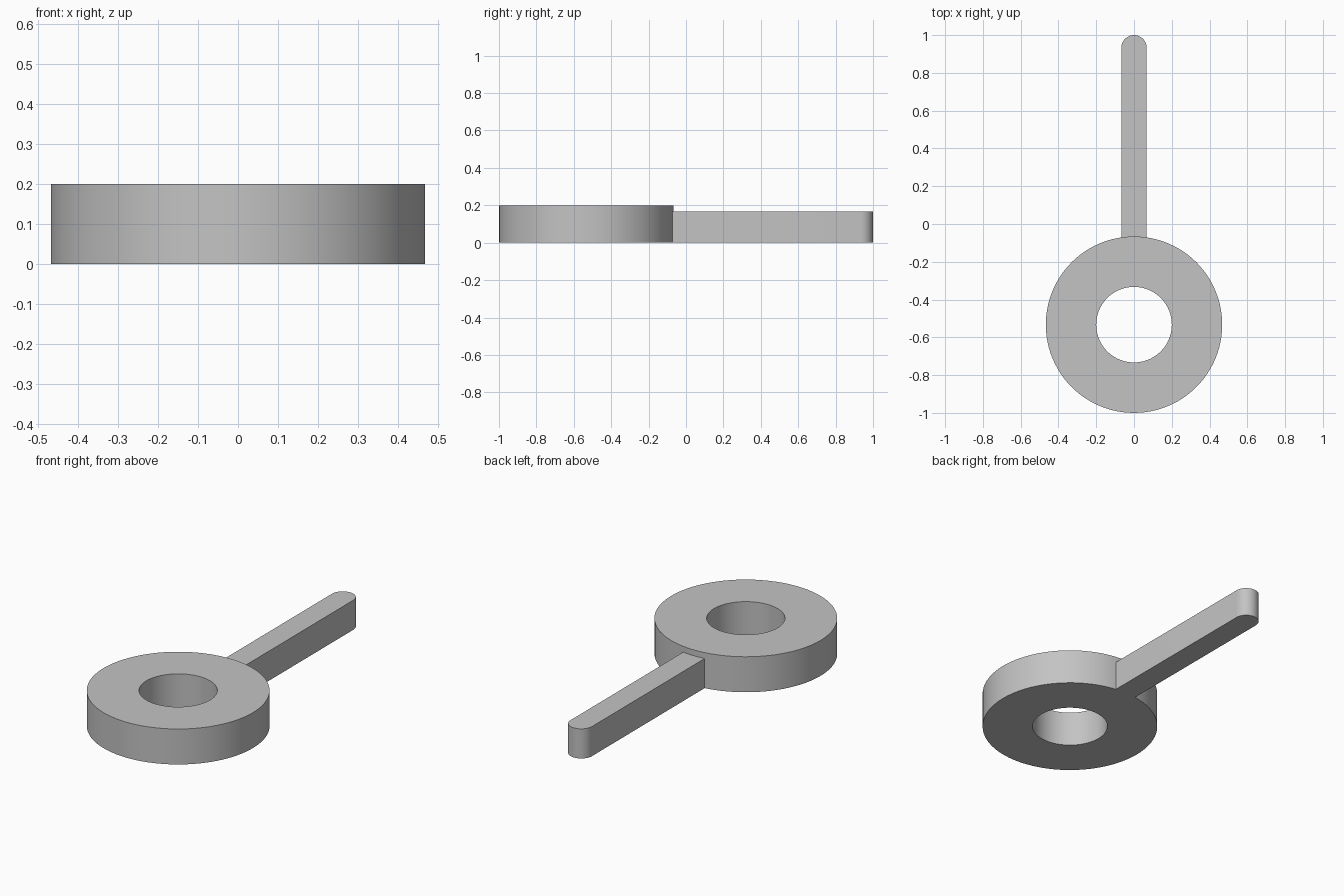
import bpy, bmesh
from math import sin, cos, pi, asin
from mathutils import Vector

cube = bpy.data.objects.get("Cube")
if cube:
    bpy.data.objects.remove(cube, do_unlink=True)

RING_Y, OUTER, INNER, RING_H = -0.533, 0.467, 0.2, 0.2
HALF_W, HANDLE_H, TIP_Y = 0.067, 0.167, 0.933
SEGMENTS = 96

grey = bpy.data.materials.new("plain grey")
colour = (0.55, 0.55, 0.55, 1)
grey.diffuse_color = colour
grey.use_nodes = True
grey.node_tree.nodes["Principled BSDF"].inputs["Base Color"].default_value = colour


def finish(name, bm):
    bmesh.ops.recalc_face_normals(bm, faces=bm.faces)
    mesh = bpy.data.meshes.new(name)
    bm.to_mesh(mesh)
    bm.free()
    mesh.materials.append(grey)
    obj = bpy.data.objects.new(name, mesh)
    bpy.context.collection.objects.link(obj)
    bpy.ops.object.select_all(action='DESELECT')
    obj.select_set(True)
    bpy.context.view_layer.objects.active = obj
    bpy.ops.object.shade_smooth_by_angle(angle=pi / 6)
    return obj


def arc(cy, radius, start, end, steps):
    angles = [start + (end - start) * i / steps for i in range(steps + 1)]
    return [Vector((radius * cos(a), cy + radius * sin(a), 0)) for a in angles]


# Flat ring: a rectangular section swept around its axis
bm = bmesh.new()
section = [bm.verts.new((r, RING_Y, z)) for r, z in
           ((INNER, 0), (OUTER, 0), (OUTER, RING_H), (INNER, RING_H))]
edges = [bm.edges.new((section[i], section[(i + 1) % 4])) for i in range(4)]
bmesh.ops.spin(bm, geom=section + edges, cent=(0, RING_Y, 0), axis=(0, 0, 1),
               angle=2 * pi, steps=SEGMENTS, use_merge=True)
bmesh.ops.remove_doubles(bm, verts=bm.verts, dist=0.0001)
finish("ring", bm)

# Handle: rounded tip, with a hollow root that fits the ring's rim
bm = bmesh.new()
root_r = OUTER - 0.002
spread = asin(HALF_W / root_r)
outline = (arc(TIP_Y, HALF_W, 0, pi, 24)
           + arc(RING_Y, root_r, pi / 2 + spread, pi / 2 - spread, 8))
base = bm.faces.new([bm.verts.new(p) for p in outline])
top = bmesh.ops.extrude_face_region(bm, geom=[base], use_keep_orig=True)["geom"]
bmesh.ops.translate(bm, vec=(0, 0, HANDLE_H),
                    verts=[v for v in top if isinstance(v, bmesh.types.BMVert)])
finish("handle", bm)
